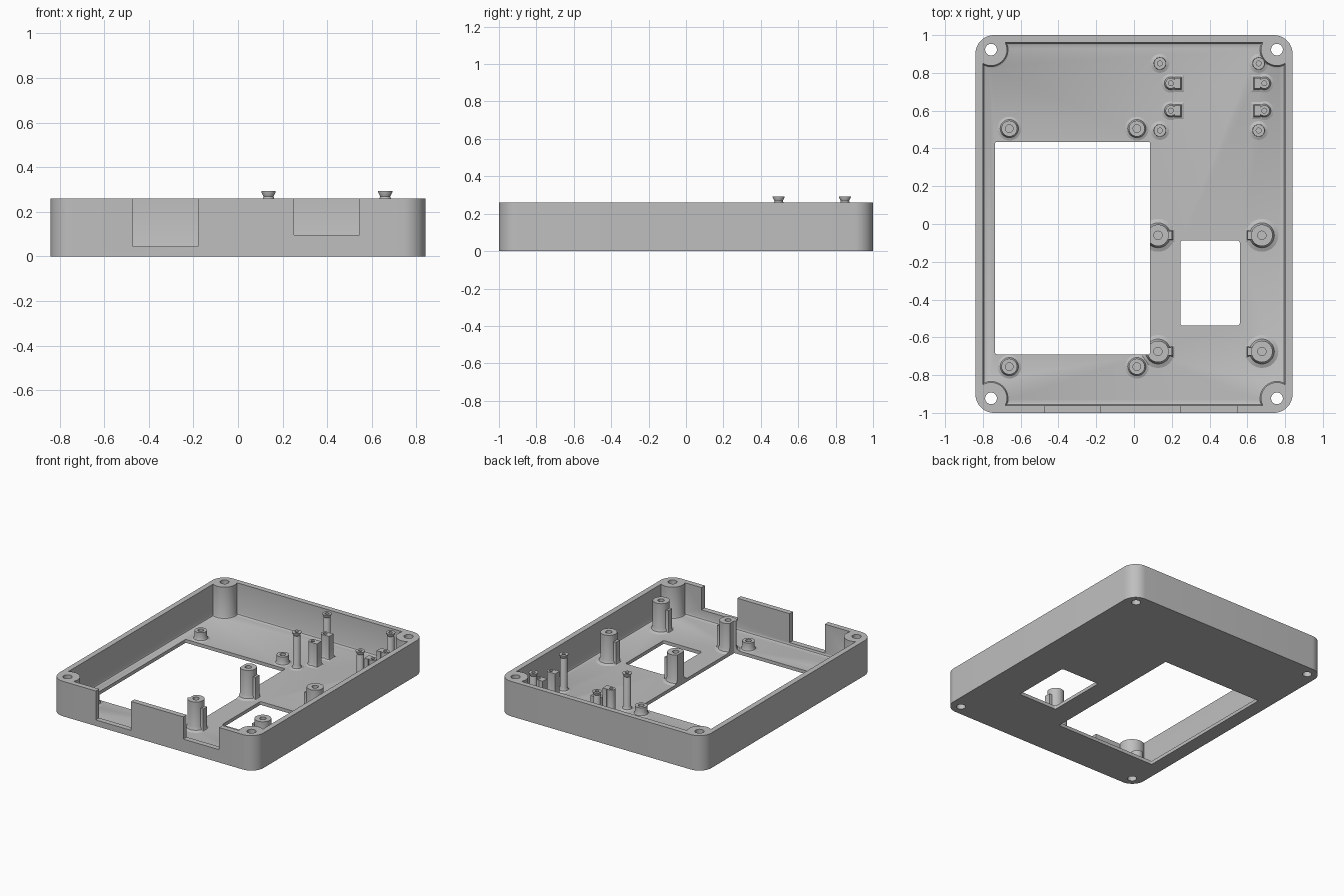
import bpy, bmesh, math

old = bpy.data.objects.get("Cube")
if old:
    bpy.data.objects.remove(old)

GREY = (0.52, 0.52, 0.52, 1)
grey = bpy.data.materials.new("plain_grey")
grey.use_nodes = True
grey.diffuse_color = GREY
grey.node_tree.nodes["Principled BSDF"].inputs["Base Color"].default_value = GREY

FLOOR, TOP = 0.025, 0.26


def finish(name, bm):
    bmesh.ops.remove_doubles(bm, verts=bm.verts, dist=1e-5)
    bmesh.ops.recalc_face_normals(bm, faces=bm.faces)
    mesh = bpy.data.meshes.new(name)
    bm.to_mesh(mesh)
    bm.free()
    mesh.materials.append(grey)
    ob = bpy.data.objects.new(name, mesh)
    bpy.context.collection.objects.link(ob)
    return ob


def loft(name, layers):
    """Solid through a stack of (outline, z) layers with equal point counts."""
    bm = bmesh.new()
    rings = [[bm.verts.new((x, y, z)) for x, y in outline] for outline, z in layers]
    n = len(rings[0])
    for a, b in zip(rings, rings[1:]):
        for i in range(n):
            j = (i + 1) % n
            bm.faces.new((a[i], a[j], b[j], b[i]))
    bm.faces.new(rings[0][::-1])
    bm.faces.new(rings[-1])
    return finish(name, bm)


def lathe(name, x, y, profile, n=32):
    """Turn a (radius, z) profile, from axis to axis, about a vertical axis."""
    bm = bmesh.new()
    verts = [bm.verts.new((x + r, y, z)) for r, z in profile]
    edges = [bm.edges.new(pair) for pair in zip(verts, verts[1:])]
    bmesh.ops.spin(bm, geom=verts + edges, cent=(x, y, 0), axis=(0, 0, 1),
                   angle=math.tau, steps=n, use_duplicate=False)
    return finish(name, bm)


def rect(x0, x1, y0, y1):
    return [(x0, y0), (x1, y0), (x1, y1), (x0, y1)]


def round_rect(x0, x1, y0, y1, r, n=12):
    pts = []
    centres = rect(x0 + r, x1 - r, y0 + r, y1 - r)
    for k, (cx, cy) in enumerate(centres):
        for i in range(n + 1):
            a = math.pi + (k + i / n) * math.pi / 2
            pts.append((cx + r * math.cos(a), cy + r * math.sin(a)))
    return pts


SCREW_X, SCREW_Y = 0.757, 0.923


def cavity_outline(inset, n=12):
    """Inner wall line, bending inward around the four corner screw bosses."""
    wx, wy, r = 0.80 - inset, 0.96 - inset, 0.085 + inset
    start = math.pi + math.acos((SCREW_X - wx) / r) if wx < SCREW_X else \
        math.pi * 1.5 + math.asin((wx - SCREW_X) / r)
    end = math.pi - math.asin((wy - SCREW_Y) / r)
    arc = []
    for i in range(n + 1):
        a = start + (end - start) * i / n
        arc.append((SCREW_X + r * math.cos(a), SCREW_Y + r * math.sin(a)))
    pts = list(arc)
    pts += [(-x, y) for x, y in reversed(arc)]
    pts += [(-x, -y) for x, y in arc]
    pts += [(x, -y) for x, y in reversed(arc)]
    return pts


def cut(ob, cutter):
    mod = ob.modifiers.new("cut", "BOOLEAN")
    mod.operation = "DIFFERENCE"
    mod.solver = "EXACT"
    mod.object = cutter
    bpy.context.view_layer.objects.active = ob
    bpy.ops.object.modifier_apply(modifier=mod.name)


def prism_cutter(outline, z0, z1):
    ob = loft("cutter", [(outline, z0), (outline, z1)])
    ob.hide_render = True
    return ob


# Tray with filleted cavity
outer = round_rect(-0.84, 0.84, -1, 1, 0.1)
tray = loft("tray", [(outer, 0), (outer, TOP)])
cavity = loft("cutter", [(cavity_outline(0.015), FLOOR), (cavity_outline(0.005), FLOOR + 0.005),
                         (cavity_outline(0), FLOOR + 0.015), (cavity_outline(0), TOP + 0.1)])
cutters = [cavity]

# Floor windows and front wall notches
big_window = prism_cutter(round_rect(-0.735, 0.085, -0.69, 0.435, 0.008, 4), -0.1, 0.5)
small_window = prism_cutter(round_rect(0.245, 0.56, -0.537, -0.087, 0.012, 4), -0.1, 0.15)
cutters += [big_window, small_window,
            prism_cutter(rect(-0.47, -0.18, -1.1, -0.93), 0.045, 0.5),
            prism_cutter(rect(0.25, 0.545, -1.1, -0.93), 0.095, 0.5)]

# Corner screw holes
for sx in (-1, 1):
    for sy in (-1, 1):
        cutters.append(lathe("cutter", sx * SCREW_X, sy * SCREW_Y,
                             [(0, -0.1), (0.031, -0.1), (0.031, 0.5), (0, 0.5)]))
for c in cutters:
    cut(tray, c)
parts = [tray]


def post(name, x, y, base, radius, top, hole, depth, fillet=0.02):
    z = FLOOR
    return lathe(name, x, y, [
        (0, z - 0.01), (base, z - 0.01), (base, z),
        (radius + (base - radius) * 0.3, z + fillet * 0.3), (radius, z + fillet),
        (radius, top), (hole, top), (hole, top - depth), (0, top - depth)])


def rib(name, x, y, length, half, flare, top):
    """Upright rib reaching sideways from a post, with a flared foot."""
    def shape(grow):
        x0, x1 = sorted((x, x + length + math.copysign(grow, length)))
        return rect(x0, x1, y - half - grow, y + half + grow)
    return loft(name, [(shape(flare), FLOOR - 0.01), (shape(flare), FLOOR),
                       (shape(flare * 0.3), FLOOR + flare * 0.3),
                       (shape(0), FLOOR + flare), (shape(0), top)])


# Low screen standoffs
for x in (-0.66, 0.015):
    for y in (0.505, -0.755):
        parts.append(post("screen_standoff", x, y, 0.063, 0.042, 0.087, 0.02, 0.05))

# Tall board posts; the left pair is trimmed flush with the big window
for x, side in ((0.127, 1), (0.677, -1)):
    for y in (-0.06, -0.675):
        p = post("board_post", x, y, 0.087, 0.057, 0.24, 0.022, 0.1, 0.03)
        if side == 1:
            cut(p, big_window)
        parts += [p, rib("board_post_rib", x + side * 0.04, y, side * 0.035, 0.022, 0.013, 0.19)]

# Snap pegs with flared heads
for x in (0.137, 0.66):
    for y in (0.85, 0.495):
        z = FLOOR
        parts.append(lathe("snap_peg", x, y, [
            (0, z - 0.01), (0.05, z - 0.01), (0.05, z), (0.033, z + 0.007), (0.025, z + 0.025),
            (0.025, 0.262), (0.022, 0.268), (0.032, 0.288), (0.032, 0.292),
            (0.013, 0.292), (0.013, 0.2), (0, 0.2)], 24))

# Ribbed support pegs beside the snap pegs
for x, side in ((0.195, 1), (0.69, -1)):
    for y in (0.745, 0.6):
        parts.append(post("support_peg", x, y, 0.05, 0.028, 0.2, 0.013, 0.06))
        parts.append(rib("support_peg_rib", x + side * 0.02, y, side * 0.032, 0.027, 0.018, 0.2))

for c in cutters:
    bpy.data.objects.remove(c)

# Smooth the round walls, keep edges crisp
bpy.ops.object.select_all(action="DESELECT")
for p in parts:
    p.select_set(True)
bpy.context.view_layer.objects.active = tray
bpy.ops.object.shade_smooth_by_angle(angle=math.radians(30))
